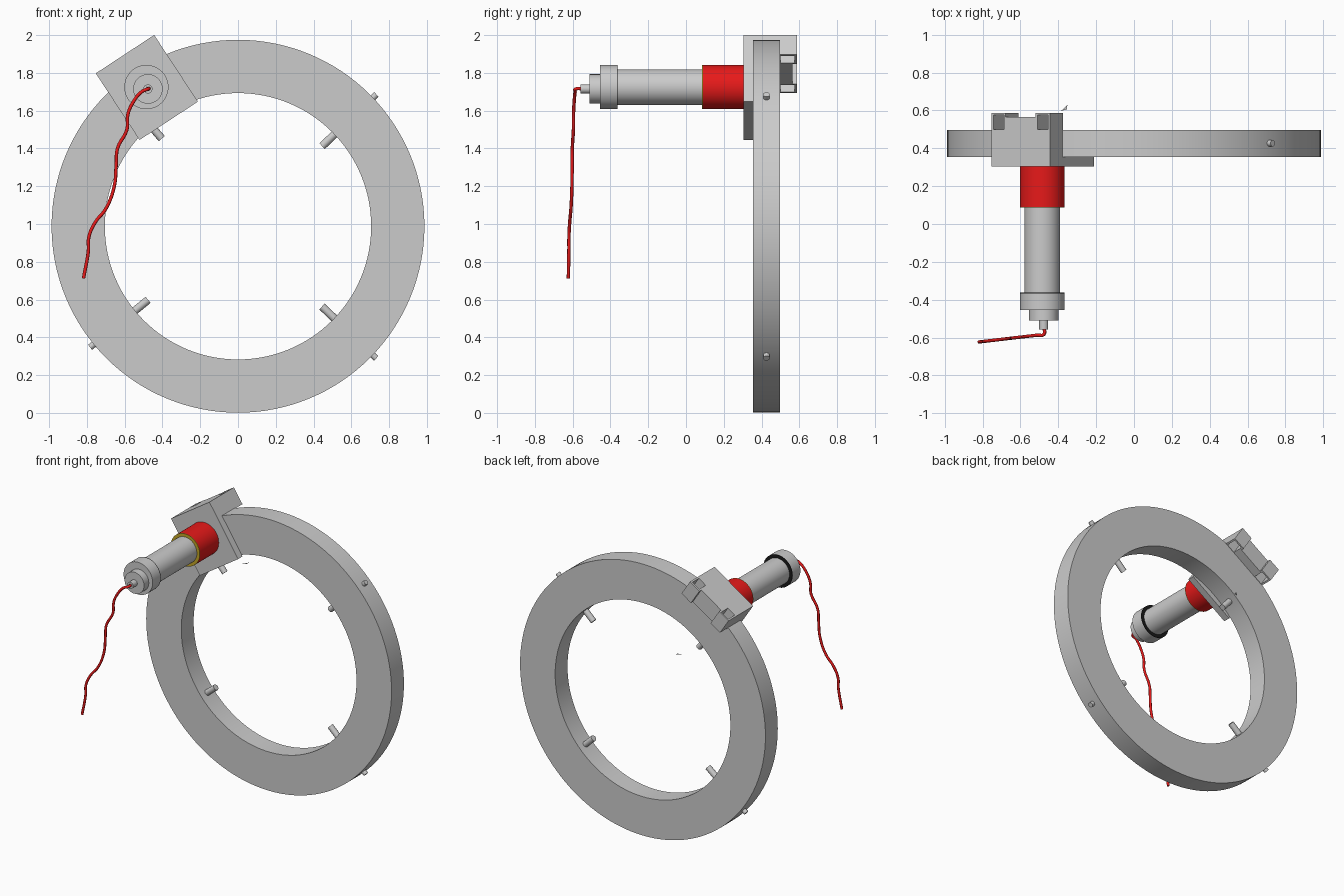
import bpy, bmesh, math
from mathutils import Matrix, Vector

if "Cube" in bpy.data.objects:
    bpy.data.objects.remove(bpy.data.objects["Cube"])

CZ = 0.988                      # height of the ring centre
MX, MZ = -0.485, 1.725          # barrel axis
TO_RING = Matrix.Translation((0, 0, CZ))
TO_MOUNT = TO_RING @ Matrix.Rotation(math.radians(-33.3), 4, 'Y')   # local z is radial


def material(name, rgb):
    m = bpy.data.materials.new(name)
    m.diffuse_color = (*rgb, 1)
    m.use_nodes = True
    m.node_tree.nodes["Principled BSDF"].inputs["Base Color"].default_value = m.diffuse_color
    return m


RED = material("red", (0.8, 0.01, 0.01))
GOLD = material("gold", (0.55, 0.38, 0.02))
BLACK = material("black", (0.01, 0.01, 0.01))


def finish(name, bm, mat=None, smooth=True):
    bmesh.ops.recalc_face_normals(bm, faces=bm.faces)
    me = bpy.data.meshes.new(name)
    bm.to_mesh(me)
    bm.free()
    ob = bpy.data.objects.new(name, me)
    bpy.context.collection.objects.link(ob)
    if mat:
        me.materials.append(mat)
    if smooth:
        bpy.ops.object.select_all(action='DESELECT')
        ob.select_set(True)
        bpy.context.view_layer.objects.active = ob
        bpy.ops.object.shade_smooth_by_angle(angle=math.radians(35))
    return ob


def tube(name, centre, r_out, r_in, y0, y1, segs=48, mat=None):
    """Hollow (or solid when r_in is 0) cylinder along y."""
    bm = bmesh.new()
    prof = [(r_out, y0), (r_out, y1), (r_in, y1), (r_in, y0)]
    rings = []
    for i in range(segs):
        a = 2 * math.pi * i / segs
        rings.append([bm.verts.new((centre[0] + r * math.cos(a), y, centre[1] + r * math.sin(a)))
                      for r, y in (prof if r_in else prof[:2])])
    n = len(rings[0])
    for i in range(segs):
        a, b = rings[i], rings[(i + 1) % segs]
        for k in range(n if r_in else 1):
            j = (k + 1) % n
            bm.faces.new((a[k], a[j], b[j], b[k]))
    if not r_in:
        for k in range(2):
            bm.faces.new([r[k] for r in rings])
    return finish(name, bm, mat)


def boxes(name, bounds, matrix):
    """One object from several boxes given as (x0,x1,y0,y1,z0,z1)."""
    bm = bmesh.new()
    for x0, x1, y0, y1, z0, z1 in bounds:
        m = Matrix.Translation(((x0 + x1) / 2, (y0 + y1) / 2, (z0 + z1) / 2)) @ \
            Matrix.Diagonal((x1 - x0, y1 - y0, z1 - z0, 1))
        bmesh.ops.create_cube(bm, size=1, matrix=matrix @ m)
    return finish(name, bm, smooth=False)


# main ring
tube("ring", (0, CZ), 0.987, 0.705, 0.355, 0.497, 128)

# radial pins: thick stub inside, thin tip outside
for i, deg in enumerate((43.6, 131, 219.3, 316.3)):
    turn = TO_RING @ Matrix.Rotation(math.radians(90 - deg), 4, 'Y')
    for part, rad, r0, r1 in (("inner", 0.021, 0.615, 0.72), ("outer", 0.017, 0.97, 1.012)):
        bm = bmesh.new()
        bmesh.ops.create_cone(bm, cap_ends=True, segments=24, radius1=rad, radius2=rad, depth=r1 - r0,
                              matrix=turn @ Matrix.Translation((0, 0.426, (r0 + r1) / 2)))
        finish(f"{part}_pin_{i + 1}", bm)

# clamp: front plate and bridge over the ring's rim
boxes("clamp_plate", [(-0.185, 0.185, 0.305, 0.355, 0.668, 0.965)], TO_MOUNT)
boxes("clamp_bridge", [(-0.185, 0.185, 0.305, 0.5, 0.965, 1.09)], TO_MOUNT)

# rear catch: solid middle with an open pocket at each end
parts = [(-0.095, 0.095, 0.5, 0.565, 0.965, 1.09)]
for s in (-1, 1):
    for a, b, y0, y1 in ((0.173, 0.185, 0.5, 0.587), (0.095, 0.107, 0.5, 0.587), (0.107, 0.173, 0.575, 0.587)):
        parts.append((min(s * a, s * b), max(s * a, s * b), y0, y1, 0.965, 1.09))
boxes("clamp_catch", parts, TO_MOUNT)

# barrel
C = (MX, MZ)
T = (MX + 0.008, MZ - 0.01)
tube("red_collar", C, 0.117, 0, 0.09, 0.306, mat=RED)
tube("collar_face", C, 0.117, 0.09, 0.086, 0.09, mat=GOLD)
tube("barrel", C, 0.094, 0, -0.37, 0.095)
tube("end_cap_seal", C, 0.117, 0.09, -0.366, -0.362, mat=BLACK)
tube("end_cap", C, 0.117, 0, -0.455, -0.366)
tube("cap_step", T, 0.078, 0, -0.51, -0.45)
tube("cable_nipple", (T[0], T[1]), 0.024, 0.011, -0.558, -0.505, 24)
tube("nipple_bore", (T[0], T[1]), 0.011, 0, -0.552, -0.51, 16, BLACK)

# hanging cable
path = [(-0.476, 1.715), (-0.51, 1.70), (-0.555, 1.645), (-0.583, 1.58), (-0.588, 1.50), (-0.638, 1.40),
        (-0.645, 1.31), (-0.655, 1.20), (-0.70, 1.08), (-0.755, 1.01), (-0.79, 0.93), (-0.792, 0.86), (-0.818, 0.712)]
pts = [(T[0], -0.54, T[1])] + [(x, -0.583 - 0.04 * (-0.476 - x) / 0.342, z) for x, z in path]
cu = bpy.data.curves.new("cable", 'CURVE')
cu.dimensions = '3D'
cu.bevel_depth = 0.009
cu.bevel_resolution = 3
cu.use_fill_caps = True
sp = cu.splines.new('BEZIER')
sp.bezier_points.add(len(pts) - 1)
for bp, p in zip(sp.bezier_points, pts):
    bp.co = p
    bp.handle_left_type = bp.handle_right_type = 'AUTO'
sp.resolution_u = 5
cable = bpy.data.objects.new("cable", cu)
cu.materials.append(RED)
bpy.context.collection.objects.link(cable)

# tiny loose sliver behind the ring
bm = bmesh.new()
bm.faces.new([bm.verts.new(v) for v in ((-0.385, 0.598, 1.46), (-0.355, 0.605, 1.46), (-0.352, 0.628, 1.461))])
finish("loose_sliver", bm, smooth=False)
